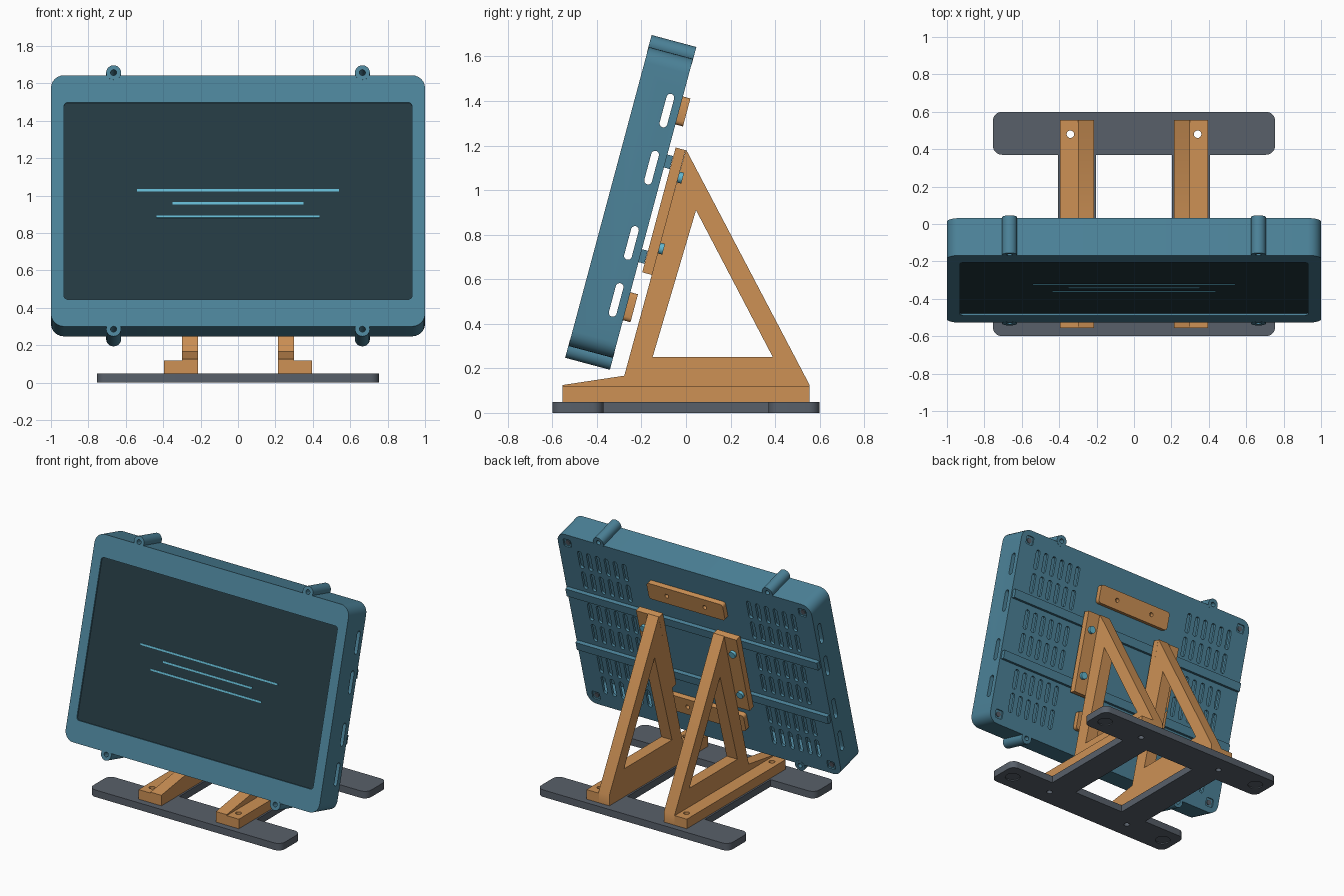
import bpy, bmesh, math
from mathutils import Matrix, Vector

if "Cube" in bpy.data.objects:
    bpy.data.objects.remove(bpy.data.objects["Cube"])


def material(name, rgb):
    m = bpy.data.materials.new(name)
    m.use_nodes = True
    m.diffuse_color = (*rgb, 1)
    bsdf = next(n for n in m.node_tree.nodes if n.type == 'BSDF_PRINCIPLED')
    bsdf.inputs["Base Color"].default_value = (*rgb, 1)
    return m


TEAL = material("teal_case", (0.072, 0.225, 0.318))
GLASS = material("dark_glass", (0.0176, 0.041, 0.053))
LIGHT = material("light_blue", (0.127, 0.485, 0.645))
ORANGE = material("orange_wood", (0.61, 0.283, 0.091))
GREY = material("slate_grey", (0.098, 0.117, 0.144))

# Frame of the leaning screen: local y is depth (back positive), local z is up the panel
TILT = Matrix.Translation((0, -0.248, 0.945)) @ Matrix.Rotation(math.radians(-15), 4, 'X')
FLAT = Matrix.Identity(4)
SIDES = (-1, 1)


def rounded(cx, cy, w, h, r=0, seg=6):
    """Rounded rectangle outline; a full radius gives a slot or a circle."""
    if r == 0:
        seg = 0
    pts = []
    for k, (sx, sy) in enumerate(((1, 1), (-1, 1), (-1, -1), (1, -1))):
        for i in range(seg + 1):
            a = math.pi / 2 * (k + (i / seg if seg else 0))
            p = Vector((cx + sx * (w / 2 - r) + r * math.cos(a),
                        cy + sy * (h / 2 - r) + r * math.sin(a)))
            if not pts or (p - pts[-1]).length > 1e-5:
                pts.append(p)
    if (pts[0] - pts[-1]).length < 1e-5:
        pts.pop()
    return pts


def circle(cx, cy, r):
    return rounded(cx, cy, 2 * r, 2 * r, r)


def part(name, prisms, mat, frame=FLAT):
    """One object made of outlines extruded along an axis: (outline, axis, start, end)."""
    place = {'x': lambda p, d: (d, p[0], p[1]),
             'y': lambda p, d: (p[0], d, p[1]),
             'z': lambda p, d: (p[0], p[1], d)}
    bm = bmesh.new()
    for pts, axis, a, b in prisms:
        low, high = ([bm.verts.new(place[axis](p, d)) for p in pts] for d in (a, b))
        bm.faces.new(low)
        bm.faces.new(high)
        for i in range(len(pts)):
            j = (i + 1) % len(pts)
            bm.faces.new((low[i], low[j], high[j], high[i]))
    bmesh.ops.recalc_face_normals(bm, faces=bm.faces)
    mesh = bpy.data.meshes.new(name)
    bm.to_mesh(mesh)
    bm.free()
    mesh.materials.append(mat)
    obj = bpy.data.objects.new(name, mesh)
    bpy.context.collection.objects.link(obj)
    obj.matrix_world = frame
    smooth(obj)
    return obj


def smooth(obj):
    obj.data.shade_smooth()
    obj.data.set_sharp_from_angle(angle=math.radians(32))


def cut(obj, prisms, frame=FLAT):
    """Subtract extruded outlines and bake the result."""
    cutter = part("cutter", prisms, obj.data.materials[0], frame)
    cutter.hide_render = True
    mod = obj.modifiers.new("cut", 'BOOLEAN')
    mod.operation, mod.solver, mod.object = 'DIFFERENCE', 'EXACT', cutter
    bpy.context.view_layer.update()
    deps = bpy.context.evaluated_depsgraph_get()
    baked = bpy.data.meshes.new_from_object(obj.evaluated_get(deps))
    obj.modifiers.clear()
    obj.data = baked
    bpy.data.objects.remove(cutter)
    smooth(obj)


# Case: rounded shell, hollow inside, with a recess for the screen
case = part("case", [(rounded(0, 0, 2, 1.39, 0.07), 'y', -0.103, 0.103)], TEAL, TILT)
cut(case, [(rounded(0, 0, 1.86, 1.09, 0.02), 'y', -0.12, -0.09),
           (rounded(0, 0, 1.9, 1.28, 0.03), 'y', -0.06, 0.085)], TILT)

# Vents in the back, slots through the sides, corner screw pockets
openings = [(rounded(0.05, u, 0.035, 0.155, 0.0175), 'x', -1.1, 1.1)
            for u in (-0.44, -0.175, 0.175, 0.44)]
for s in SIDES:
    for col in range(6):
        for band in (-0.43, 0, 0.43):
            for row in (-0.085, 0.085):
                openings.append((rounded(s * (0.49 + col * 0.07), band + row,
                                         0.032, 0.14, 0.016, 3), 'y', 0.075, 0.12))
    for t in SIDES:
        openings.append((rounded(s * 0.925, t * 0.625, 0.06, 0.06, 0.01, 2), 'y', 0.093, 0.12))
cut(case, openings, TILT)

part("case_screws", [(circle(s * 0.925, t * 0.625, 0.018), 'y', 0.09, 0.098)
                     for s in SIDES for t in SIDES], GREY, TILT)
part("back_ridges", [(rounded(0, t * 0.22, 1.98, 0.06), 'y', 0.1, 0.13) for t in SIDES],
     TEAL, TILT)

# Screen and its glowing lines
part("screen", [(rounded(0, 0, 1.86, 1.09, 0.02), 'y', -0.093, -0.07)], GLASS, TILT)
part("screen_lines", [(rounded(0, u, w, 0.012), 'y', -0.097, -0.092)
                      for u, w in ((0.06, 1.08), (-0.012, 0.7), (-0.085, 0.87))], LIGHT, TILT)

# Tubular lugs on the top and bottom edges
lugs = [(s * 0.665, t * 0.71) for s in SIDES for t in SIDES]
for x, u in lugs:
    lug = part("lug", [(circle(x, u, 0.04), 'y', -0.104, 0.104)], TEAL, TILT)
    cut(lug, [(circle(x, u, 0.016), 'y', -0.12, 0.12)], TILT)

# Wooden bars on the back
for t in SIDES:
    bar = part("back_bar", [(rounded(0, t * 0.455, 0.6, 0.13, 0.02, 3), 'y', 0.102, 0.138)],
               ORANGE, TILT)
    cut(bar, [(circle(s * 0.15, t * 0.455, 0.015), 'y', 0.11, 0.15) for s in SIDES], TILT)

# Triangular stands with foot and mounting flanges on the outer side
outline = [(-0.555, 0.05), (0.555, 0.05), (0.555, 0.125), (0, 1.183),
           (-0.277, 0.167), (-0.555, 0.125)]
window = [(-0.15, 0.25), (0.39, 0.25), (0.045, 0.91)]
for s in SIDES:
    stand = part("stand_frame", [(outline, 'x', s * 0.215, s * 0.3)], ORANGE)
    cut(stand, [(window, 'x', s * 0.1, s * 0.5)])
    foot = part("stand_foot", [(rounded(s * 0.345, 0, 0.1, 1.11), 'z', 0.05, 0.118)], ORANGE)
    cut(foot, [(circle(s * 0.34, t * 0.48, 0.02), 'z', 0, 0.2) for t in SIDES])
    part("mount_strip", [(rounded(s * 0.305, 0, 0.18, 0.58), 'y', 0.131, 0.177)],
         ORANGE, TILT)
    part("mount_bolts", [(circle(s * 0.35, t * 0.165, 0.025), 'y', 0.17, 0.197)
                         for t in SIDES], LIGHT, TILT)

# Base: two cross plates joined by two rails
for t in SIDES:
    plate = part("base_plate", [(rounded(0, t * 0.485, 1.51, 0.23, 0.05), 'z', 0, 0.05)], GREY)
    cut(plate, [(circle(s * 0.34, t * 0.48, 0.02), 'z', -0.1, 0.1) for s in SIDES]
        + [(circle(s * 0.66, t * 0.485, 0.05), 'z', -0.1, 0.008) for s in SIDES])
part("base_rails", [(rounded(s * 0.305, 0, 0.205, 0.74), 'z', 0, 0.05) for s in SIDES], GREY)
